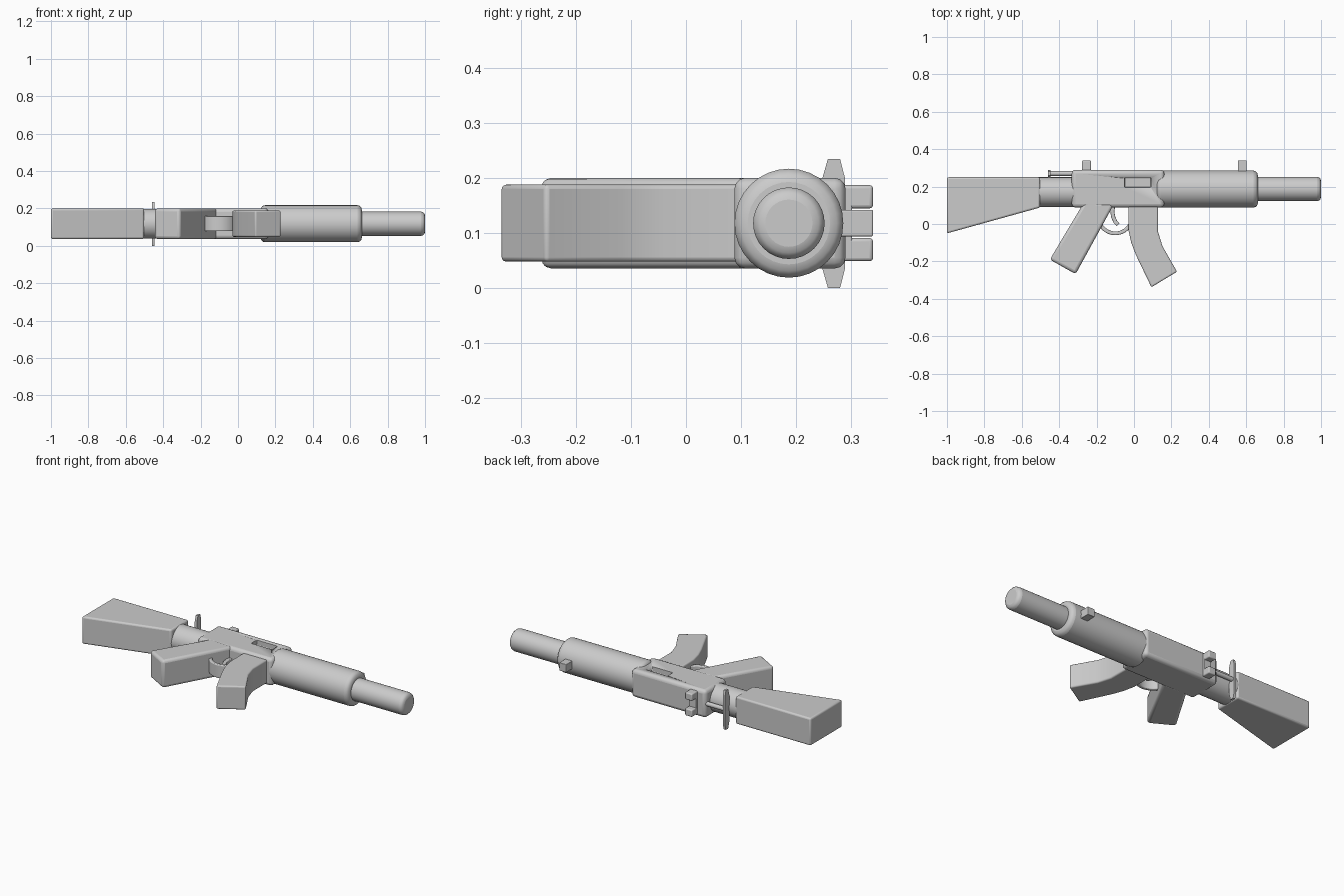
import bpy, math
from mathutils import Vector

if "Cube" in bpy.data.objects:
    bpy.data.objects.remove(bpy.data.objects["Cube"])

ZC = 0.118  # mid-plane of the symmetric model


def finish(ob, bevel, segs=3):
    bpy.context.view_layer.objects.active = ob
    ob.select_set(True)
    if bevel:
        m = ob.modifiers.new("bevel", "BEVEL")
        m.width, m.segments, m.limit_method = bevel, segs, "ANGLE"
        m.angle_limit = math.radians(35)
    bpy.ops.object.shade_smooth_by_angle(angle=math.radians(30))
    ob.select_set(False)
    return ob


def mesh(name, verts, faces):
    me = bpy.data.meshes.new(name)
    me.from_pydata(verts, [], faces)
    ob = bpy.data.objects.new(name, me)
    bpy.context.collection.objects.link(ob)
    return ob


def slab(name, pts, half, bevel=0.0, zc=ZC):
    """Extrude an xy outline (counter-clockwise) symmetrically in z."""
    n = len(pts)
    verts = [(x, y, zc + s * half) for s in (-1, 1) for x, y in pts]
    faces = [tuple(reversed(range(n))), tuple(range(n, 2 * n))]
    faces += [(i, (i + 1) % n, n + (i + 1) % n, n + i) for i in range(n)]
    return finish(mesh(name, verts, faces), bevel)


def box(name, x0, x1, y0, y1, half, bevel=0.0, zc=ZC):
    return slab(name, [(x0, y0), (x1, y0), (x1, y1), (x0, y1)], half, bevel, zc)


def rod(name, x0, x1, y, r, bevel=0.0, sides=32):
    """Closed cylinder along x."""
    bpy.ops.mesh.primitive_cylinder_add(
        vertices=sides, radius=r, depth=x1 - x0,
        location=((x0 + x1) / 2, y, ZC), rotation=(0, math.pi / 2, 0))
    ob = bpy.context.object
    ob.name = name
    return finish(ob, bevel)


def strip(name, path, thick, half, bevel=0.0):
    """Flat bar of constant thickness following an xy path."""
    p = [Vector(q) for q in path]
    left, right = [], []
    for i, q in enumerate(p):
        t = (p[min(i + 1, len(p) - 1)] - p[max(i - 1, 0)]).normalized()
        nrm = Vector((-t.y, t.x)) * thick / 2
        left.append(tuple(q + nrm))
        right.append(tuple(q - nrm))
    return slab(name, right + left[::-1], half, bevel)


# Stock and the tube joining it to the body
slab("stock", [(-1, -0.05), (-0.502, 0.088), (-0.502, 0.25), (-1, 0.25)], 0.082, 0.01)
rod("stock_tube", -0.55, -0.28, 0.17, 0.08)

# Body with a rectangular slot in its side
body = box("body", -0.333, 0.162, 0.088, 0.29, 0.0825, 0.02)
cutter = box("slot_cutter", -0.05, 0.09, 0.195, 0.247, 0.04, 0.004, zc=0.21)
cutter.hide_render = True
cutter.hide_set(True)
cut = body.modifiers.new("slot", "BOOLEAN")
cut.operation, cut.object, cut.solver = "DIFFERENCE", cutter, "EXACT"

# Fore-end and barrel
rod("fore_end", 0.12, 0.662, 0.187, 0.099, 0.024)
rod("barrel", 0.6, 1.0, 0.187, 0.065, 0.022)

# Grip
slab("grip", [(-0.45, -0.19), (-0.312, -0.268), (-0.105, 0.11), (-0.265, 0.12)], 0.082, 0.016)

# Curved magazine
slab("magazine", [(-0.03, 0.12), (-0.03, -0.03), (-0.015, -0.1), (0.01, -0.165),
                  (0.093, -0.338), (0.23, -0.255), (0.152, -0.118),
                  (0.128, -0.04), (0.128, 0.12)], 0.07, 0.008)

# Trigger guard and trigger
arc = [math.radians(150 + 240 * i / 24) for i in range(25)]
strip("trigger_guard", [(-0.1 + 0.09 * math.cos(a), 0.04 + 0.09 * math.sin(a)) for a in arc],
      0.02, 0.04, 0.005)
strip("trigger", [(-0.108, 0.11), (-0.116, 0.07), (-0.112, 0.04), (-0.1, 0.012), (-0.085, -0.004)],
      0.022, 0.018, 0.004)

# Pull handle: thin tapered plate on a rod
outline = [(0.258, 0.0), (0.28, 0.0), (0.289, 0.035), (0.289, 0.2),
           (0.28, 0.235), (0.258, 0.235), (0.248, 0.2), (0.248, 0.035)]
n = len(outline)
plate = mesh("handle_plate", [(x, y, z) for x in (-0.46, -0.446) for y, z in outline],
             [tuple(reversed(range(n))), tuple(range(n, 2 * n))]
             + [(i, (i + 1) % n, n + (i + 1) % n, n + i) for i in range(n)])
finish(plate, 0.0)
rod("handle_rod", -0.455, -0.3, 0.27, 0.013, sides=16)

# Sights
box("front_sight", 0.555, 0.602, 0.27, 0.34, 0.024, 0.003)
box("rear_sight_base", -0.278, -0.23, 0.27, 0.302, 0.06, 0.003)
for side in (-1, 1):
    box("rear_sight_post", -0.278, -0.23, 0.27, 0.34, 0.021, 0.006, zc=ZC + side * 0.048)
